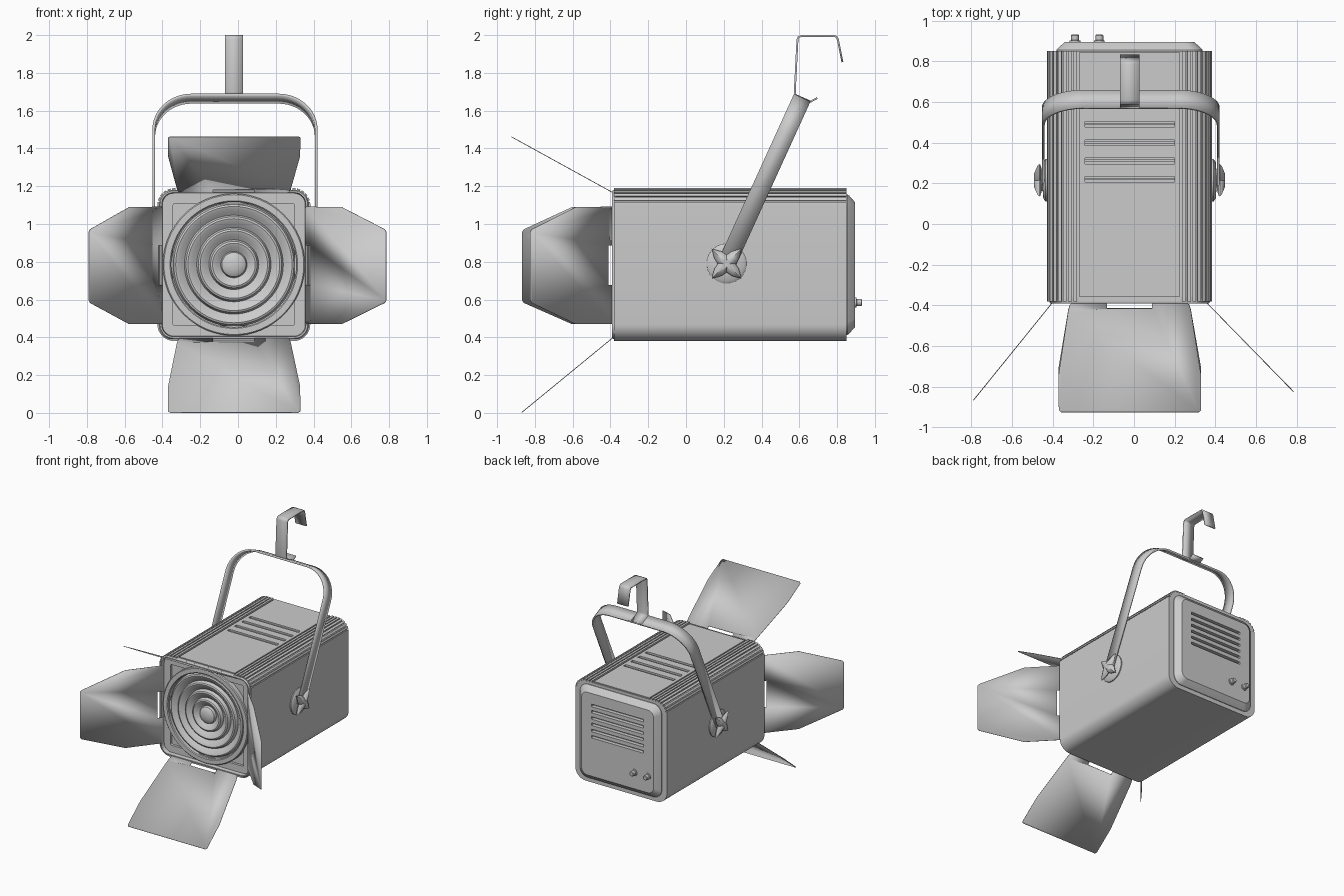
import bpy, bmesh, math
from mathutils import Vector

if "Cube" in bpy.data.objects:
    bpy.data.objects.remove(bpy.data.objects["Cube"])

CX, CZ = -0.022, 0.785          # body axis


def finish(name, bm, thick=0):
    if not thick:
        bmesh.ops.recalc_face_normals(bm, faces=bm.faces)
    me = bpy.data.meshes.new(name)
    bm.to_mesh(me)
    bm.free()
    ob = bpy.data.objects.new(name, me)
    bpy.context.collection.objects.link(ob)
    if thick:
        m = ob.modifiers.new("thickness", 'SOLIDIFY')
        m.thickness, m.offset = thick, 0
    return ob


def loft(name, rings):
    """Closed solid through matching rings of points."""
    bm = bmesh.new()
    vs = [[bm.verts.new(p) for p in r] for r in rings]
    n = len(vs[0])
    for a, b in zip(vs, vs[1:]):
        for i in range(n):
            j = (i + 1) % n
            bm.faces.new((a[i], a[j], b[j], b[i]))
    bm.faces.new(vs[0])
    bm.faces.new(vs[-1])
    return finish(name, bm)


def round_rect(hx, hz, r, y, n=8):
    pts = []
    for k, (sx, sz) in enumerate([(1, 1), (-1, 1), (-1, -1), (1, -1)]):
        for i in range(n + 1):
            a = math.pi / 2 * (k + i / n)
            pts.append((CX + sx * (hx - r) + r * math.cos(a), y,
                        CZ + sz * (hz - r) + r * math.sin(a)))
    return pts


def circle(c, r, x, n=40):
    return [(x, c[0] + r * math.cos(2 * math.pi * i / n),
             c[1] + r * math.sin(2 * math.pi * i / n)) for i in range(n)]


def lathe_y(name, x, z, prof, n=64):
    return loft(name, [[(x + r * math.cos(2 * math.pi * i / n), y,
                         z + r * math.sin(2 * math.pi * i / n)) for i in range(n)]
                       for r, y in prof])


def boxes(name, items):
    bm = bmesh.new()
    for x0, x1, y0, y1, z0, z1 in items:
        vs = bmesh.ops.create_cube(bm, size=1)['verts']
        for v in vs:
            v.co = ((x0 + x1) / 2 + v.co.x * (x1 - x0), (y0 + y1) / 2 + v.co.y * (y1 - y0),
                    (z0 + z1) / 2 + v.co.z * (z1 - z0))
    return finish(name, bm)


def strip(name, path, half, thick):
    """Flat metal strap following a path."""
    bm = bmesh.new()
    rows = [(bm.verts.new(Vector(p) - half), bm.verts.new(Vector(p) + half)) for p in path]
    for a, b in zip(rows, rows[1:]):
        bm.faces.new((a[0], b[0], b[1], a[1]))
    return finish(name, bm, thick)


def cut(ob, cutter):
    m = ob.modifiers.new("cut", 'BOOLEAN')
    m.operation, m.object, m.solver = 'DIFFERENCE', cutter, 'EXACT'
    bpy.context.view_layer.objects.active = ob
    bpy.ops.object.modifier_apply(modifier=m.name)
    bpy.data.objects.remove(cutter)


# Housing: smooth bottom corners, ribbed top corners
W, R, FLAT = 0.405, 0.09, 0.25
half = []
for i in range(9):
    a = -math.pi / 2 + math.pi / 2 * i / 8
    half.append((W - R + R * math.cos(a), -W + R + R * math.sin(a)))
arc, straight, ribs = R * math.pi / 2, W - R - FLAT, 8


def corner(s, d):
    if s < arc:
        a = s / R
        return (W - R + (R - d) * math.cos(a), W - R + (R - d) * math.sin(a))
    return (W - R - (s - arc), W - d)


pitch = (arc + straight) / ribs
for i in range(ribs):
    s = i * pitch
    half += [corner(s + pitch * f, d) for f, d in
             ((0, 0), (0.35, 0), (0.68, 0), (0.7, 0.012), (0.98, 0.012))]
half.append((FLAT, W - 0.01))
section = half + [(-x, z) for x, z in reversed(half)]
housing = loft("housing", [[(CX + x, y, CZ + z) for x, z in section] for y in (-0.38, 0.85)])
cut(housing, loft("front_cutter", [round_rect(0.382, 0.382, 0.06, y) for y in (-0.5, -0.31)]))

# Top panel with vent slots
panel = boxes("top_panel", [(CX - 0.245, CX + 0.245, -0.36, 0.845, 1.15, CZ + W - 0.002)])
for ob in (housing, panel):
    cut(ob, boxes("vent_cutter", [(-0.24, 0.2, y - 0.014, y + 0.014, 1.135, 1.3)
                                  for y in (0.22, 0.31, 0.4, 0.49)]))
boxes("vent_louvers", [(-0.24, 0.2, y - 0.004, y + 0.006, 1.13, 1.18)
                       for y in (0.22, 0.31, 0.4, 0.49)])

# Rear cover with chamfered edge and vent slots
cover = loft("rear_cover", [round_rect(h, h + 0.012, r, y) for h, r, y in
                            ((0.36, 0.07, 0.83), (0.36, 0.07, 0.855),
                             (0.352, 0.065, 0.865), (0.318, 0.05, 0.895))])
cut(cover, boxes("rear_vent_cutter", [(-0.25, 0.21, 0.865, 1, 1.02 - 0.05 * i - 0.01,
                                       1.02 - 0.05 * i + 0.01) for i in range(6)]))
for i, x in enumerate((-0.29, -0.17)):
    lathe_y("rear_knob_%d" % i, x, 0.585,
            [(0.026, 0.88), (0.026, 0.902), (0.019, 0.904), (0.019, 0.928), (0.014, 0.933)], 20)

# Front bezel with square recess
loft("front_bezel", [round_rect(h, h, r, y) for h, r, y in
                     ((0.39, 0.07, -0.32), (0.395, 0.07, -0.382), (0.39, 0.07, -0.392),
                      (0.381, 0.06, -0.392), (0.378, 0.06, -0.36), (0.322, 0.01, -0.36),
                      (0.322, 0.01, -0.34))])

# Lens ring and stepped lens
lathe_y("lens_ring", CX, CZ, [(0.376, -0.33), (0.376, -0.376), (0.37, -0.382), (0.338, -0.382),
                              (0.332, -0.376), (0.332, -0.335)])
prof = [(0.335, -0.325), (0.335, -0.345)]
for r in (0.33, 0.265, 0.2, 0.135):
    prof += [(r - 0.003, -0.34), (r - 0.012, -0.366), (r - 0.022, -0.371),
             (r - 0.036, -0.366), (r - 0.06, -0.345)]
prof += [(0.07, -0.342), (0.064, -0.36), (0.05, -0.37), (0.025, -0.376), (0.004, -0.378)]
lathe_y("stepped_lens", CX, CZ, prof)

# Barn doors: outline rows are (distance along door, half width), with a hinge notch
wide = [(0.06, 0.11), (0, 0.11), (0, 0.28), (0.03, 0.295), (0.08, 0.302), (0.66, 0.35),
        (0.98, 0.35), (1, 0.34)]
tall = [(0.06, 0.105), (0, 0.105), (0, 0.3), (0.02, 0.31), (0.45, 0.31), (0.98, 0.195), (1, 0.18)]
for name, a, b, side, outline in (
        ("top_door", (CX, -0.385, 1.165), (-0.02, -0.925, 1.462), (1, 0, 0), wide),
        ("bottom_door", (CX, -0.385, 0.4), (-0.02, -0.87, 0.002), (1, 0, 0), wide),
        ("left_door", (-0.4, -0.385, 0.782), (-0.79, -0.867, 0.777), (0, 0, 1), tall),
        ("right_door", (0.355, -0.385, 0.782), (0.785, -0.825, 0.777), (0, 0, 1), tall)):
    a, b, side = Vector(a), Vector(b), Vector(side)
    bm = bmesh.new()
    rows = [(t, w) for t, w in outline] + [(t, -w) for t, w in reversed(outline)]
    bm.faces.new([bm.verts.new(a.lerp(b, t) + side * w) for t, w in rows])
    finish(name, bm, 0.004)

# Tilted yoke
PY, PZ, TILT, H, HW, YR = 0.215, 0.79, math.radians(24.5), 0.96, 0.43, 0.2
arch = [(HW, -0.02)]
arch += [(HW - YR + YR * math.cos(a), H - YR + YR * math.sin(a))
         for a in [math.pi / 2 * i / 12 for i in range(13)]]
arch += [(-x, z) for x, z in reversed(arch)]
strip("yoke", [(-0.016 + x, PY + z * math.sin(TILT), PZ + z * math.cos(TILT)) for x, z in arch],
      Vector((0, math.cos(TILT), -math.sin(TILT))) * 0.048, 0.014)

# Hanging hook
strip("hanging_hook", [(CX, y, z) for y, z in
                       ((0.695, 1.667), (0.66, 1.648), (0.58, 1.683), (0.576, 1.70), (0.59, 1.975),
                        (0.595, 1.99), (0.61, 1.995), (0.785, 1.995), (0.797, 1.99),
                        (0.804, 1.977), (0.828, 1.857))], Vector((0.048, 0, 0)), 0.01)

# Pivot washers and four-pointed clamp knobs
for s, side in ((-1, "left"), (1, "right")):
    at = lambda d: CX + s * d
    loft(side + "_pivot_washer", [circle((PY, PZ), r, at(d)) for r, d in
                                  ((0.105, 0.395), (0.105, 0.413), (0.09, 0.424), (0.04, 0.428))])
    loft(side + "_pivot_stem", [circle((PY, PZ), 0.035, at(d), 20) for d in (0.39, 0.45)])

    def star(k, d):
        pts = []
        for i in range(16):
            a = math.pi / 4 + i * math.pi / 8
            r = (0.112, 0.07, 0.046, 0.07)[i % 4]
            pts.append((at(d), PY + k * r * math.cos(a), PZ + k * r * math.sin(a)))
        return pts
    loft(side + "_clamp_knob", [star(0.6, 0.43), star(0.96, 0.438), star(1, 0.444),
                                star(0.9, 0.453), star(0.4, 0.47)])

# Smooth shading with sharp creases
for ob in bpy.data.objects:
    ob.select_set(ob.type == 'MESH')
bpy.context.view_layer.objects.active = housing
bpy.ops.object.shade_smooth_by_angle(angle=math.radians(32))
